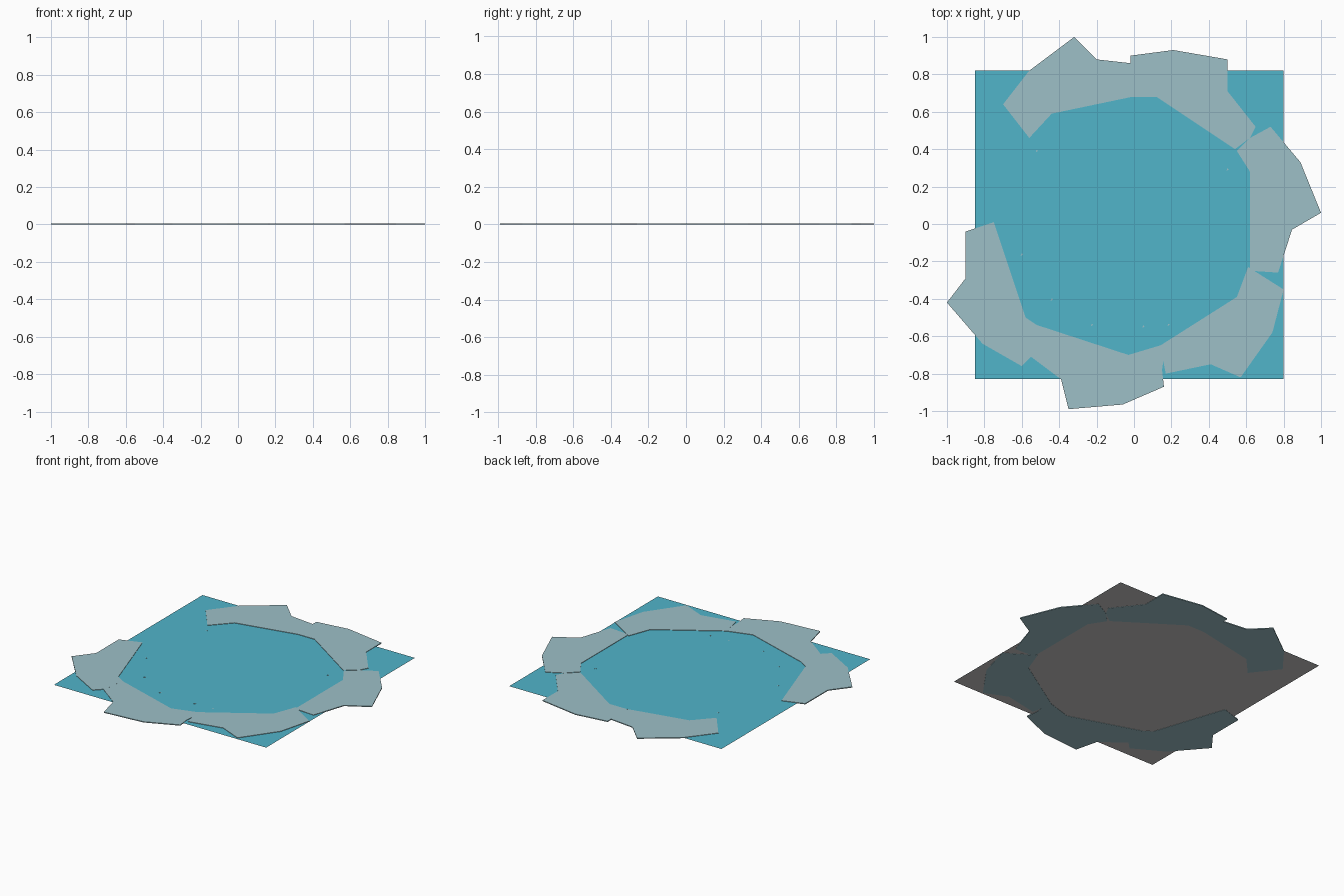
import bpy, bmesh

if "Cube" in bpy.data.objects:
    bpy.data.objects.remove(bpy.data.objects["Cube"])

def mat(name, rgb):
    m = bpy.data.materials.new(name)
    m.diffuse_color = (*rgb, 1)
    m.use_nodes = True
    m.node_tree.nodes["Principled BSDF"].inputs["Base Color"].default_value = m.diffuse_color
    return m

WATER = mat("teal_water", (0.083, 0.46, 0.59))
STONE = mat("pale_blue_stone", (0.34, 0.53, 0.575))
BED = mat("light_grey_bed", (0.58, 0.57, 0.57))

def link(bm, name, material):
    me = bpy.data.meshes.new(name)
    bm.to_mesh(me)
    bm.free()
    me.materials.append(material)
    ob = bpy.data.objects.new(name, me)
    bpy.context.collection.objects.link(ob)
    return ob

def slab(name, outline, z0, z1, material):
    """Closed flat slab from an outline."""
    bm = bmesh.new()
    face = bm.faces.new([bm.verts.new((x, y, z0)) for x, y in outline])
    ext = bmesh.ops.extrude_face_region(bm, geom=[face])
    for v in ext["geom"]:
        if isinstance(v, bmesh.types.BMVert):
            v.co.z = z1
    bmesh.ops.recalc_face_normals(bm, faces=bm.faces)
    bmesh.ops.triangulate(bm, faces=[f for f in bm.faces if len(f.verts) > 4])
    return link(bm, name, material)

# square pool: water sheet on top, pale bed sheet facing down
square = [(-0.85, -0.83), (0.80, -0.83), (0.80, 0.82), (-0.85, 0.82)]

def sheet(name, z, pts, material):
    bm = bmesh.new()
    bm.faces.new([bm.verts.new((x, y, z)) for x, y in pts])
    return link(bm, name, material)

sheet("water_surface", 0.003, square, WATER)
sheet("pool_bed", 0.0015, square[::-1], BED)

# flat bank stones forming an open ring
slab("bank_back_left", [(-0.70, 0.64), (-0.56, 0.82), (-0.32, 1.0), (-0.20, 0.88), (-0.02, 0.86),
     (-0.01, 0.68), (-0.44, 0.59), (-0.56, 0.46)], 0, 0.006, STONE)
slab("bank_back_right", [(-0.02, 0.90), (0.21, 0.93), (0.50, 0.88), (0.50, 0.71), (0.65, 0.52),
     (0.62, 0.46), (0.54, 0.40), (0.12, 0.68), (-0.02, 0.68)], 0, 0.0062, STONE)
slab("bank_right", [(0.55, 0.39), (0.62, 0.46), (0.73, 0.52), (0.89, 0.33), (1.0, 0.06),
     (0.845, -0.03), (0.77, -0.26), (0.62, -0.25), (0.62, 0.28)], 0, 0.006, STONE)
slab("bank_front_right", [(0.61, -0.23), (0.80, -0.35), (0.74, -0.58), (0.57, -0.82), (0.41, -0.75),
     (0.17, -0.80), (0.14, -0.65), (0.55, -0.39)], 0, 0.0062, STONE)
slab("bank_front", [(0.15, -0.78), (0.16, -0.87), (-0.06, -0.965), (-0.35, -0.99), (-0.39, -0.83),
     (-0.55, -0.71), (-0.55, -0.53), (-0.03, -0.70), (0.17, -0.64)], 0, 0.006, STONE)
slab("bank_left", [(-0.75, 0.01), (-0.90, -0.04), (-0.90, -0.29), (-1.0, -0.42), (-0.81, -0.64),
     (-0.60, -0.76), (-0.54, -0.70), (-0.52, -0.54), (-0.58, -0.50)], 0, 0.0062, STONE)

# tiny pebble tips showing at the water surface
for i, (x, y) in enumerate([(-0.52, 0.39), (0.50, 0.29), (-0.60, -0.165), (-0.44, -0.405),
                            (-0.225, -0.54), (0.05, -0.55), (0.185, -0.54)]):
    r = 0.006
    slab(f"pebble_{i + 1}", [(x - r, y - r), (x + r, y), (x + r * 0.6, y + r), (x - r * 0.3, y + r)],
         0.002, 0.004, STONE)
